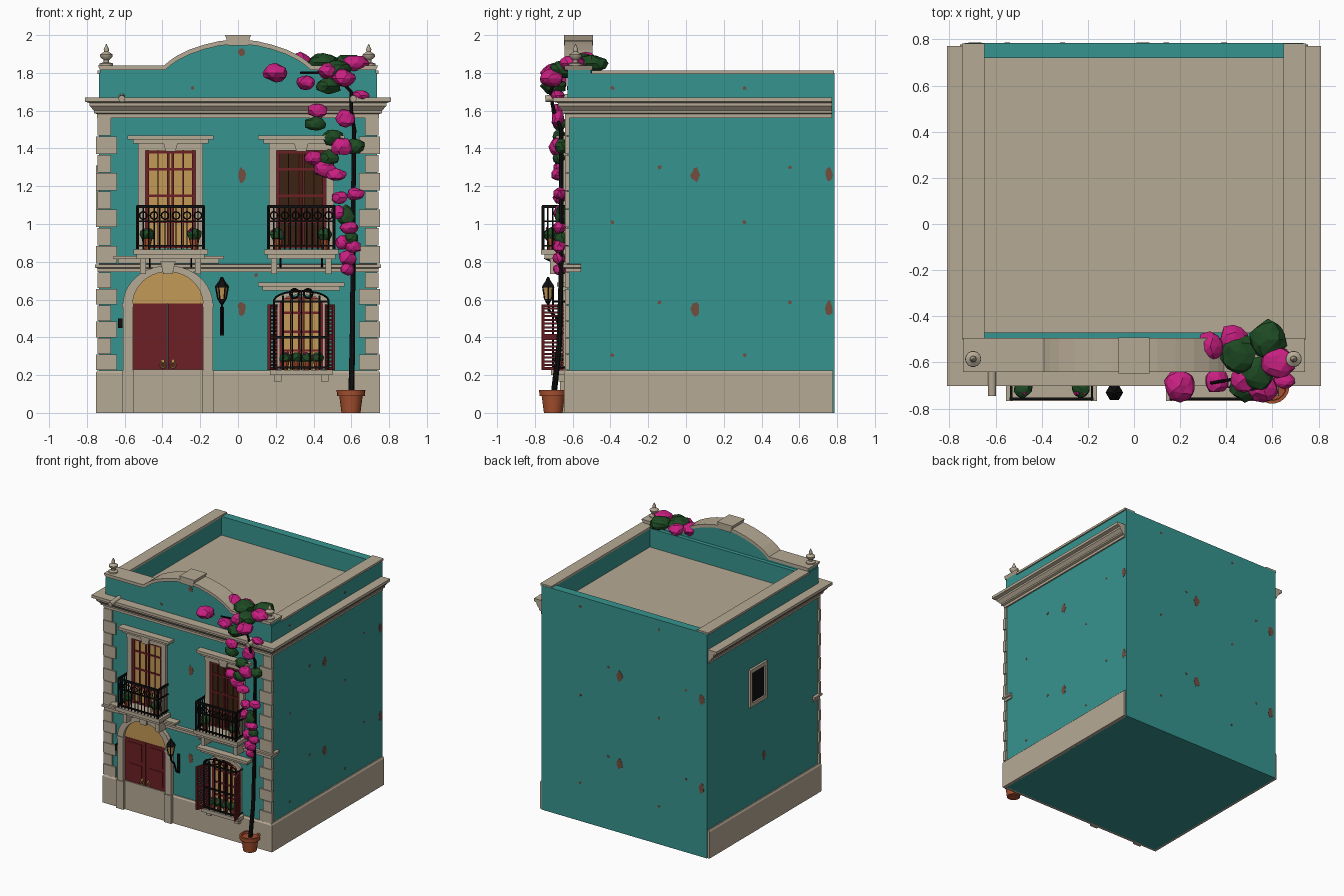
import bpy, bmesh, math, random
from mathutils import Vector, Matrix

if "Cube" in bpy.data.objects:
    bpy.data.objects.remove(bpy.data.objects["Cube"])
random.seed(4)
W, F, B = .735, -.628, .785          # half width, front and back of the walls

def mat(name, *c):
    m = bpy.data.materials.new(name); m.diffuse_color = (*c, 1); return m
STONE = mat("stone", .47, .40, .30); TEAL = mat("teal stucco", .037, .296, .275)
RED = mat("dark red wood", .15, .014, .018); LIT = mat("lit glass and brass", .55, .32, .095)
DARK = mat("dark glass", .045, .017, .006); PINK = mat("pink blossom", .58, .014, .22)
GREEN = mat("leaf green", .013, .07, .017); IRON = mat("black iron", .005, .005, .005)
CLAY = mat("terracotta", .38, .08, .028); BRICK = mat("exposed brick", .17, .075, .05)

def done(bm, name, m, smooth=False):
    bmesh.ops.recalc_face_normals(bm, faces=bm.faces)
    me = bpy.data.meshes.new(name); bm.to_mesh(me); bm.free(); me.materials.append(m)
    o = bpy.data.objects.new(name, me); bpy.context.collection.objects.link(o)
    if smooth:
        bpy.context.view_layer.objects.active = o; o.select_set(True)
        bpy.ops.object.shade_smooth_by_angle(angle=math.radians(40)); o.select_set(False)
    return o
def box(bm, x0, x1, y0, y1, z0, z1):
    M = Matrix.Translation(((x0+x1)/2, (y0+y1)/2, (z0+z1)/2)) @ Matrix.Diagonal((x1-x0, y1-y0, z1-z0, 1))
    return bmesh.ops.create_cube(bm, size=1, matrix=M)["verts"]
def loft(bm, rings, caps=True):
    vs = [[bm.verts.new(p) for p in r] for r in rings]; n = len(vs[0])
    for a, b in zip(vs, vs[1:]):
        for i in range(n): bm.faces.new((a[i], a[(i+1) % n], b[(i+1) % n], b[i]))
    if caps: bm.faces.new(vs[0]); bm.faces.new(vs[-1])
def prism(bm, pts, y0, y1):          # outline in x,z pushed along y
    loft(bm, [[(x, y, z) for x, z in pts] for y in (y0, y1)])
def lathe(bm, cx, cy, prof, n=14):
    loft(bm, [[(cx+r*math.cos(2*math.pi*i/n), cy+r*math.sin(2*math.pi*i/n), z) for i in range(n)] for r, z in prof])
def rod(bm, p, q, r, r2=None, n=6):
    p, q = Vector(p), Vector(q); d = q-p
    M = Matrix.Translation((p+q)/2) @ d.to_track_quat('Z', 'Y').to_matrix().to_4x4()
    bmesh.ops.create_cone(bm, cap_ends=True, segments=n, radius1=r, radius2=r2 or r, depth=d.length, matrix=M)
def ring(bm, x, y, z, R, r=.004):
    pts = [(x+R*math.cos(a*math.pi/5), y, z+R*math.sin(a*math.pi/5)) for a in range(11)]
    for a, b in zip(pts, pts[1:]): rod(bm, a, b, r, n=4)
def arch(cx, cz, rx, rz, n=20):
    return [(cx+rx*math.cos(math.pi*i/n), cz+rz*math.sin(math.pi*i/n)) for i in range(n+1)]
def trim(name, prof, yend):          # moulding along both sides and the front
    bm = bmesh.new()
    path = lambda d: [(-W-d, yend), (-W-d, F-d), (W+d, F-d), (W+d, yend)]
    loft(bm, [[(*path(d)[k], z) for d, z in prof] for k in range(4)]); done(bm, name, STONE)
def blob(bm, x, y, z, rx, rz, ry=None):
    vs = bmesh.ops.create_icosphere(bm, subdivisions=2, radius=1)["verts"]
    for v in vs:
        c = v.co * random.uniform(.84, 1.08)
        v.co = (x+c.x*rx, y+c.y*(ry or rx), z+c.z*rz)

# walls with sunken roof
bm = bmesh.new()
def rect(x, y0, y1, z): return [(-x, y0, z), (x, y0, z), (x, y1, z), (-x, y1, z)]
loft(bm, [rect(W, F, B, 0), rect(W, F, B, 1.8), rect(.65, -.47, .72, 1.8), rect(.65, -.47, .72, 1.645)])
done(bm, "house_walls", TEAL)
bm = bmesh.new(); box(bm, -.65, .65, -.47, .72, 1.64, 1.65); done(bm, "roof_deck", STONE)
bm = bmesh.new()
for s in (-1, 1): box(bm, min(s*.648, s*.745), max(s*.648, s*.745), -.5, .783, 1.795, 1.812)
done(bm, "side_copings", STONE)

# plinth, belt course, cornice
trim("plinth", [(-.01, 0), (.018, 0), (.018, .212), (.01, .224), (-.01, .224)], .777)
trim("belt_course", [(-.01, .745), (.01, .745), (.01, .765), (.022, .77), (.022, .785), (-.01, .788)], -.555)
trim("cornice", [(-.01, 1.562), (.012, 1.562), (.012, 1.582), (.028, 1.588), (.028, 1.6), (.05, 1.625),
                 (.05, 1.64), (.075, 1.648), (.075, 1.67), (-.01, 1.67)], .772)

# curved front parapet and its coping
half = [(.742, 1.84), (.39, 1.84), (.365, 1.862), (.325, 1.89), (.26, 1.922), (.18, 1.949), (.1, 1.968), (.03, 1.975)]
top = half + [(-x, z) for x, z in reversed(half)]
low = [(x*.985, z-.024) for x, z in top]
bm = bmesh.new(); prism(bm, low + [(-W, 1.66), (W, 1.66)], F, -.502); done(bm, "front_parapet", TEAL)
bm = bmesh.new()
for i in range(len(top)-1): prism(bm, [top[i], top[i+1], low[i+1], low[i]], -.642, -.495)
bmesh.ops.remove_doubles(bm, verts=bm.verts, dist=1e-5)
prism(bm, [(-.068, 2), (.068, 2), (.05, 1.945), (-.05, 1.945)], -.647, -.492)
done(bm, "parapet_coping", STONE)

# urn finials and roof spouts
bm = bmesh.new()
for x in (-.697, .692):
    lathe(bm, x, -.585, [(.035, 1.838), (.035, 1.85), (.014, 1.856), (.014, 1.868), (.032, 1.884), (.034, 1.897),
                         (.022, 1.905), (.012, 1.912), (.014, 1.925), (.002, 1.952)])
done(bm, "finials", STONE, True)
bm = bmesh.new()
for x in (-.615, .61): rod(bm, (x, -.745, 1.663), (x, -.62, 1.672), .018, n=12)
done(bm, "roof_spouts", STONE, True)

# quoins
bm = bmesh.new()
for i, (a, b) in enumerate([(.224, .745), (.788, 1.562)]):
    n = (6, 8)[i]; h = (b-a)/n
    for k in range(n):
        w, e = ((.64, .752), (.672, .745))[k % 2]
        for s in (-1, 1):
            box(bm, min(s*w, s*e), max(s*w, s*e), F-.013, F+.012, a+k*h+.002, a+(k+1)*h-.002)
done(bm, "quoins", STONE)

# arched door
cx = -.371
bm = bmesh.new()
outer = [(cx+.238, 0)] + arch(cx, .575, .238, .205) + [(cx-.238, 0)]
inner = [(cx+.186, 0)] + arch(cx, .575, .186, .172) + [(cx-.186, 0)]
for i in range(len(outer)-1): prism(bm, [outer[i], outer[i+1], inner[i+1], inner[i]], F-.032, F)
box(bm, cx-.186, cx+.186, F-.02, F, 0, .23)
for x in (cx-.212, cx+.212): box(bm, x-.032, x+.032, F-.038, F, 0, .225); box(bm, x-.03, x+.03, F-.038, F, .56, .58)
prism(bm, [(cx-.04, .805), (cx+.04, .805), (cx+.025, .735), (cx-.025, .735)], F-.05, F)
box(bm, -.66, -.075, F-.06, F, .815, .83); box(bm, -.635, -.1, F-.035, F, .79, .815)
done(bm, "door_surround", STONE)
bm = bmesh.new(); prism(bm, arch(cx, .578, .186, .17), F-.009, F-.001); done(bm, "door_fanlight", LIT)
bm = bmesh.new()
for s in (-1, 1):
    c = cx+s*.0935; box(bm, c-.092, c+.092, F-.012, F, .23, .578)
    for a, b in ((.26, .38), (.41, .55)): box(bm, c-.06, c+.06, F-.016, F, a, b)
done(bm, "door_leaves", RED)
bm = bmesh.new()
for s in (-1, 1): ring(bm, cx+s*.027, F-.02, .252, .014); rod(bm, (cx+s*.027, F-.01, .275), (cx+s*.027, F-.03, .275), .01)
done(bm, "door_handles", LIT)

# glazed windows: pane plate plus wooden bars
def window(name, c, hw, z0, z1, rows, glass):
    bm = bmesh.new(); box(bm, c-hw, c+hw, F-.006, F, z0, z1); done(bm, name+"_panes", glass)
    bm = bmesh.new()
    for x, w in ((-hw+.011, .011), (-.012, .006), (.012, .006), (hw-.011, .011), (-hw/2, .003), (hw/2, .003)):
        box(bm, c+x-w, c+x+w, F-.015, F, z0, z1)
    for z in [z0+.01, z1-.01] + rows: box(bm, c-hw, c+hw, F-.013, F, z-.006, z+.006)
    done(bm, name+"_frame", RED)
window("left_upper_window", -.357, .135, .87, 1.39, [1.01, 1.15, 1.29], LIT)
window("right_upper_window", .335, .135, .87, 1.39, [1.01, 1.15, 1.29], DARK)
window("ground_window", .335, .115, .23, .615, [.33, .43, .53], LIT)

stone, iron, clay, leaf, bud = (bmesh.new() for _ in range(5))
def plant(x, y, z, r):               # small potted plant
    lathe(clay, x, y, [(r*.6, z), (r, z+r*2)], 10); blob(leaf, x, y, z+r*2.8, r*1.5, r*1.3)
    for k in range(3): blob(bud, x+random.uniform(-r, r), y-r*.8, z+r*random.uniform(2.5, 4), r*.28, r*.28)
for c in (-.357, .335):
    # casing, hood, slab and brackets
    for s in (-1, 1):
        x = c+s*.152; box(stone, x-.02, x+.02, F-.025, F, .86, 1.4)
        box(stone, c+s*.145-.016, c+s*.145+.016, -.72, F, .735, .83)
    box(stone, c-.172, c+.172, F-.028, F, 1.39, 1.425)
    box(stone, c-.2, c+.2, F-.04, F, 1.425, 1.447); box(stone, c-.228, c+.228, F-.06, F, 1.447, 1.468)
    prism(stone, [(c-.042, 1.44), (c+.042, 1.44), (c+.026, 1.385), (c-.026, 1.385)], F-.045, F)
    box(stone, c-.197, c+.197, -.768, F, .838, .866); box(stone, c-.18, c+.18, -.75, F, .815, .838)
    # balcony rail
    for z, t in ((1.093, .008), (1.015, .004), (.885, .005)):
        box(iron, c-.18, c+.18, -.763, -.751, z-t, z+t)
        for s in (-1, 1): box(iron, c+s*.175-.005, c+s*.175+.005, -.757, F, z-t, z+t)
    for k in range(13):
        x = c-.174+k*.029; rod(iron, (x, -.757, .866), (x, -.757, 1.095), .004 if k % 12 else .009)
        if k % 2: ring(iron, x, -.757, 1.045, .02)
    for k in range(1, 5):
        for s in (-1, 1): rod(iron, (c+s*.175, -.757+k*.026, .866), (c+s*.175, -.757+k*.026, 1.095), .004)
    for s in (-1, 1): plant(c+s*.125, -.712, .866, .028); rod(iron, (c+s*.11, -.75, .82), (c+s*.11, -.64, .77), .005)

# ground window stonework, grille and sill pots
c = .335
for s in (-1, 1): box(stone, c+s*.128-.014, c+s*.128+.014, F-.02, F, .23, .6); box(stone, c+s*.125-.02, c+s*.125+.02, -.68, F, .165, .2)
o, n = arch(c, .58, .145, .07), arch(c, .58, .112, .045)
for i in range(20): prism(stone, [o[i], o[i+1], n[i+1], n[i]], F-.02, F)
box(stone, c-.165, c+.165, -.715, F, .2, .228)
box(stone, c-.205, c+.205, F-.035, F, .648, .67); box(stone, c-.228, c+.228, F-.055, F, .67, .69)
for k in range(7):
    x = c-.144+k*.048; rod(iron, (x, -.705, .215), (x, -.705, .6+.045*math.sin(math.pi*k/6)), .0055)
for z in (.24, .4, .59): box(iron, c-.148, c+.148, -.71, -.7, z-.006, z+.006)
for s in (-1, 1):
    ring(iron, c+s*.036, -.705, .632, .024, .006)
    for z in (.24, .59): rod(iron, (c+s*.146, -.705, z), (c+s*.146, F, z), .005)
a = arch(c, .595, .144, .05, 10)
for p, q in zip(a, a[1:]): rod(iron, (p[0], -.705, p[1]), (q[0], -.705, q[1]), .005)
for k in range(4): plant(c-.085+k*.057, -.675, .228, .023)
done(stone, "window_and_balcony_stonework", STONE); done(iron, "balcony_rails_and_grille", IRON)
done(clay, "small_pots", CLAY); done(leaf, "small_plants", GREEN); done(bud, "small_blooms", PINK)

# louvred shutters, swung open
bm = bmesh.new()
for s in (-1, 1):
    vs = box(bm, -.007, .007, -.13, -.118, .228, .575) + box(bm, -.007, .007, -.012, 0, .228, .575)
    for z in (.228, .393, .561): vs += box(bm, -.007, .007, -.13, 0, z, z+.014)
    for k in range(16): vs += box(bm, -.006, .006, -.122, -.005, .247+k*.02, .258+k*.02)
    bmesh.ops.transform(bm, verts=vs, matrix=Matrix.Translation((c+s*.13, F-.012, 0)) @ Matrix.Rotation(s*.32, 4, 'Z'))
done(bm, "shutters", RED)

# wall lantern, letter slot, side window
lx, ly = -.085, -.73
bm = bmesh.new()
lathe(bm, lx, ly, [(.038, .665), (.034, .675), (.015, .7), (.006, .72)], 6)
lathe(bm, lx, ly, [(.008, .575), (.02, .595), (.022, .602)], 6)
for k in range(6):
    u, v = math.cos(k*math.pi/3), math.sin(k*math.pi/3)
    rod(bm, (lx+.021*u, ly+.021*v, .6), (lx+.033*u, ly+.033*v, .667), .004, n=4)
arm = [(lx, F, .42), (lx, -.66, .43), (lx, -.675, .47), (lx, -.69, .51), (lx, -.725, .54), (lx, ly, .58)]
for p, q in zip(arm, arm[1:]): rod(bm, p, q, .007)
box(bm, lx-.01, lx+.01, F-.012, F, .41, .56); box(bm, -.635, -.612, F-.024, F, .45, .5)
done(bm, "lantern_iron", IRON)
bm = bmesh.new(); lathe(bm, lx, ly, [(.018, .602), (.029, .666)], 6); done(bm, "lantern_glass", LIT)
bm = bmesh.new()
for y0, y1, z0, z1 in ((.04, .07, 1.01, 1.31), (.23, .26, 1.01, 1.31), (.07, .23, 1.01, 1.04), (.07, .23, 1.28, 1.31)):
    box(bm, -W-.018, -W, y0, y1, z0, z1)
done(bm, "side_window_frame", STONE)
bm = bmesh.new(); box(bm, -W-.005, -W, .07, .23, 1.04, 1.28); done(bm, "side_window_glass", IRON)

# chipped stucco patches
bm = bmesh.new()
def chip(face, u, z, r, h):
    pts = [(u+r*random.uniform(.6, 1.1)*math.cos(k*.628), z+h*random.uniform(.6, 1.1)*math.sin(k*.628)) for k in range(10)]
    loft(bm, [[{"f": (p, F-d, q), "b": (p, B+d, q), "r": (W+d, p, q), "l": (-W-d, p, q)}[face] for p, q in pts] for d in (0, .002)])
for z in (1.26, .55):
    chip("f", .02, z, .026, .045); chip("r", .05, z, .028, .045); chip("r", .758, z, .022, .045)
    chip("b", .04, z, .028, .045); chip("b", -.69, z, .028, .045); chip("l", .06, z-.7 if z > 1 else z, .02, .03)
for z, us in ((1.72, (-.39, .31)), (1.3, (-.14, .55)), (1.01, (-.39, .31)), (.585, (-.14, .55)), (.305, (-.39, .31))):
    for u in us: chip("r", u, z, .012, .012); chip("b", -u, z, .012, .012)
chip("f", -.24, 1.72, .012, .012); chip("f", .095, .73, .012, .012)
chip("f", .02, 1.91, .02, .03)
done(bm, "brick_patches", BRICK)

# big pot and climbing vine
bm = bmesh.new()
lathe(bm, .598, -.703, [(.05, 0), (.062, .09), (.074, .09), (.076, .122), (.062, .122), (.06, .105)], 18)
done(bm, "vine_pot", CLAY, True)
bm = bmesh.new()
stem = [(.6, -.7, .1), (.605, -.672, .35), (.608, -.662, .7), (.61, -.66, 1.1), (.615, -.66, 1.5), (.6, -.7, 1.6), (.6, -.72, 1.7), (.5, -.66, 1.8), (.33, -.69, 1.8)]
for i, (p, q) in enumerate(zip(stem, stem[1:])): rod(bm, p, q, .016-.0012*i, .0148-.0012*i, 8)
done(bm, "vine_stem", IRON)
pinks = [(.2, -.7, 1.8, .07, .05), (.33, -.53, 1.86, .065, .05), (.43, -.5, 1.84, .065, .05), (.62, -.6, 1.85, .075, .045),
         (.36, -.68, 1.75, .055, .04), (.48, -.67, 1.81, .06, .045), (.56, -.71, 1.77, .065, .05), (.65, -.68, 1.68, .05, .03),
         (.42, -.68, 1.6, .055, .04), (.57, -.68, 1.56, .06, .05), (.55, -.69, 1.41, .06, .05), (.4, -.67, 1.35, .05, .04),
         (.46, -.67, 1.29, .065, .045), (.52, -.68, 1.26, .06, .035), (.54, -.67, 1.14, .045, .035), (.62, -.67, 1.16, .05, .035),
         (.53, -.67, 1.06, .04, .04), (.59, -.67, .98, .055, .035), (.55, -.67, .9, .035, .04), (.61, -.67, .88, .045, .035),
         (.58, -.67, .82, .05, .04), (.58, -.67, .76, .04, .035)]
greens = [(.45, -.56, 1.855, .085, .05), (.58, -.5, 1.85, .085, .05), (.53, -.65, 1.82, .08, .05), (.48, -.7, 1.73, .07, .045), (.41, -.67, 1.53, .06, .04),
          (.5, -.67, 1.46, .06, .045), (.62, -.66, 1.41, .055, .045), (.48, -.67, 1.35, .055, .045), (.57, -.66, 1.04, .05, .06), (.6, -.66, .92, .04, .04)]
for name, m, pts in (("vine_blossoms", PINK, pinks), ("vine_leaves", GREEN, greens)):
    bm = bmesh.new()
    for x, y, z, rx, rz in pts: blob(bm, x, y, z, rx, rz, rx if z > 1.7 else .035)
    done(bm, name, m)

for m in bpy.data.materials:
    if m.users and not m.is_grease_pencil:
        m.use_nodes = True
        m.node_tree.nodes["Principled BSDF"].inputs["Base Color"].default_value = m.diffuse_color
